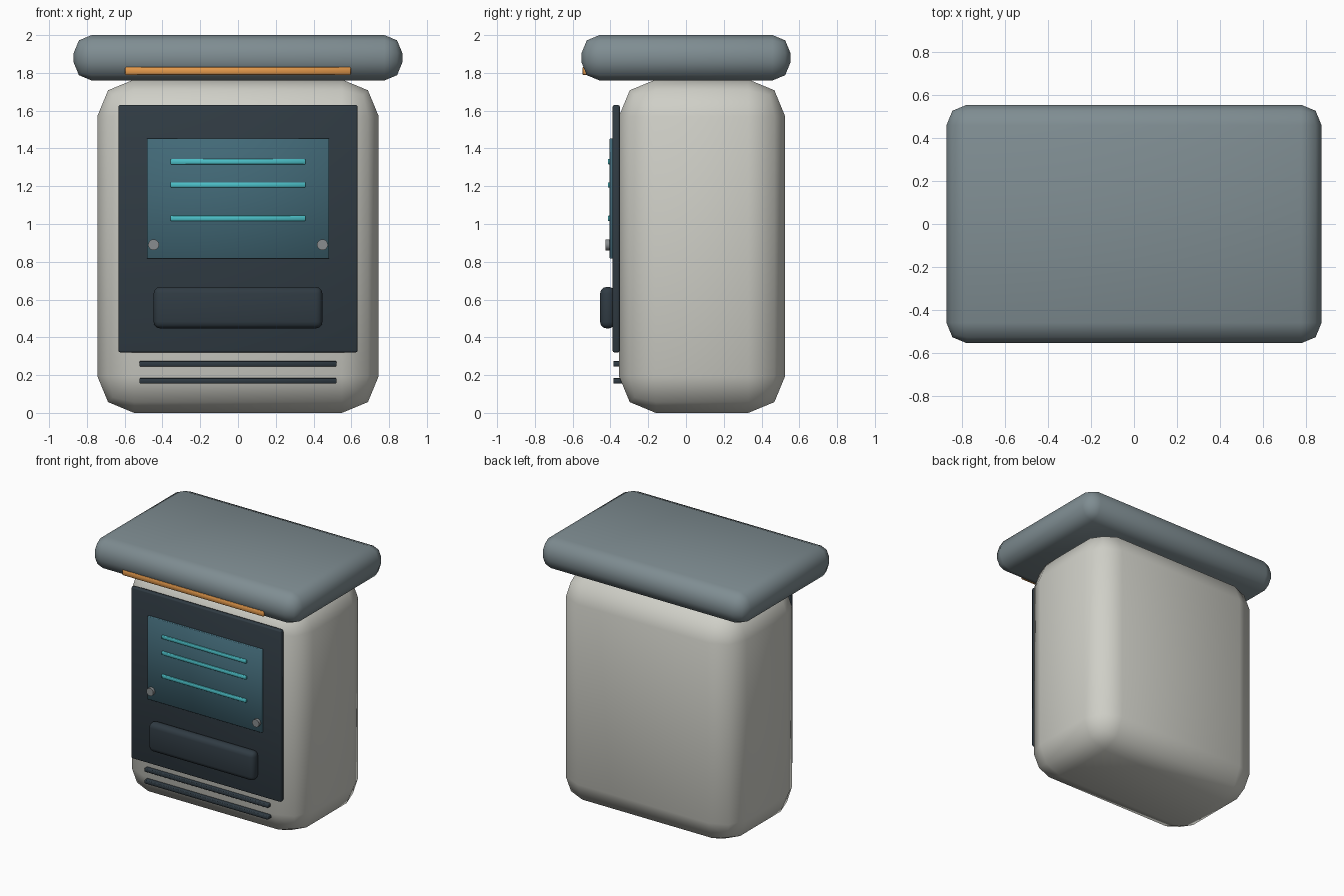
import bpy
import math

cube = bpy.data.objects.get("Cube")
if cube:
    bpy.data.objects.remove(cube, do_unlink=True)


def material(name, hex_code):
    """Material from an sRGB hex colour."""
    srgb = [int(hex_code[i:i + 2], 16) / 255 for i in (0, 2, 4)]
    color = [((c + 0.055) / 1.055) ** 2.4 for c in srgb] + [1]
    mat = bpy.data.materials.new(name)
    mat.use_nodes = True
    mat.diffuse_color = color
    mat.node_tree.nodes["Principled BSDF"].inputs["Base Color"].default_value = color
    return mat


cream = material("cream_shell", "CFCFC7")
slate = material("slate_roof", "7F8D92")
dark = material("dark_panel", "303B43")
glass = material("screen_blue", "426977")
cyan = material("cyan_light", "4CC0C8")
orange = material("orange_trim", "E59A4C")
metal = material("knob_metal", "888C8E")


def finish(obj, name, mat, bevel=0, segments=2):
    """Name, colour, bevel and smooth a part."""
    obj.name = obj.data.name = name
    obj.data.materials.append(mat)
    bpy.ops.object.transform_apply(location=False, rotation=True, scale=True)
    if bevel:
        mod = obj.modifiers.new("rounded_edges", "BEVEL")
        mod.width = bevel
        mod.segments = segments
        mod.limit_method = "NONE"
        bpy.ops.object.modifier_apply(modifier=mod.name)
    bpy.ops.object.shade_smooth_by_angle(angle=math.radians(55))
    return obj


def box(name, x, y, z, mat, bevel=0, segments=2):
    """Box spanning the given (low, high) ranges."""
    spans = (x, y, z)
    bpy.ops.mesh.primitive_cube_add(size=1, location=[(a + b) / 2 for a, b in spans])
    obj = bpy.context.object
    obj.scale = [b - a for a, b in spans]
    return finish(obj, name, mat, bevel, segments)


def bar(name, half_width, y, z, mat):
    """Thin horizontal strip centred on height z."""
    return box(name, (-half_width, half_width), y, (z - 0.014, z + 0.014), mat, 0.003, 1)


# Shell and overhanging roof
box("body", (-0.745, 0.745), (-0.355, 0.525), (0, 1.765), cream, 0.195)
box("roof", (-0.87, 0.87), (-0.553, 0.553), (1.76, 2), slate, 0.095)
box("roof_trim", (-0.597, 0.597), (-0.547, -0.5), (1.79, 1.83), orange, 0.003, 1)

# Front panel, screen and tray
box("front_panel", (-0.633, 0.633), (-0.389, -0.35), (0.32, 1.63), dark, 0.01)
box("screen", (-0.483, 0.483), (-0.404, -0.38), (0.817, 1.453), glass, 0.003, 1)
box("tray", (-0.447, 0.447), (-0.455, -0.375), (0.447, 0.667), dark, 0.035, 3)

# Lit lines on the screen
for i, z in enumerate((1.33, 1.207, 1.03)):
    bar(f"screen_line_{i + 1}", 0.357, (-0.414, -0.4), z, cyan)

# Vent slots under the panel
for i, z in enumerate((0.26, 0.17)):
    bar(f"vent_{i + 1}", 0.522, (-0.385, -0.335), z, dark)

# Knobs at the lower screen corners
for side, x in (("right", -0.447), ("left", 0.447)):
    bpy.ops.mesh.primitive_cylinder_add(
        vertices=20, radius=0.029, depth=0.027,
        location=(x, -0.413, 0.89), rotation=(math.pi / 2, 0, 0))
    finish(bpy.context.object, f"{side}_knob", metal)
